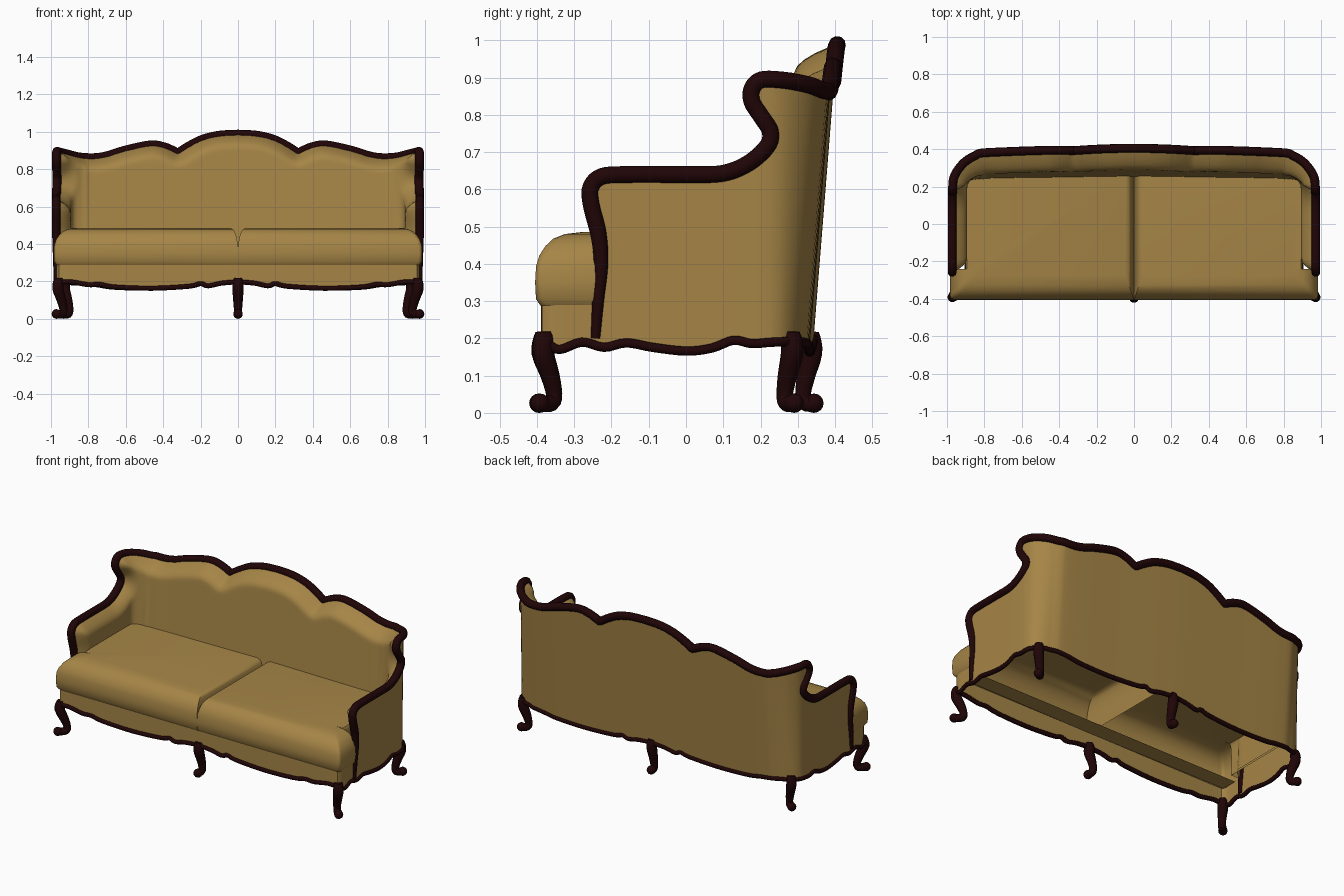
import bpy, bmesh, math
from mathutils import Vector

if "Cube" in bpy.data.objects:
    bpy.data.objects.remove(bpy.data.objects["Cube"])


def material(name, rgb):
    m = bpy.data.materials.new(name)
    m.diffuse_color = (*rgb, 1)
    m.use_nodes = True
    m.node_tree.nodes["Principled BSDF"].inputs["Base Color"].default_value = m.diffuse_color
    return m


FABRIC = material("tan fabric", (0.38, 0.235, 0.062))
WOOD = material("dark wood", (0.014, 0.0015, 0.002))


def smooth(pts, n=6):
    """Catmull-Rom samples through control points."""
    v = [Vector(p) for p in pts]
    v = [2 * v[0] - v[1]] + v + [2 * v[-1] - v[-2]]
    out = []
    for a, b, c, d in zip(v, v[1:], v[2:], v[3:]):
        for i in range(n):
            t = i / n
            out.append(0.5 * (2 * b + (c - a) * t + (2 * a - 5 * b + 4 * c - d) * t * t
                              + (3 * b - a - 3 * c + d) * t ** 3))
    return out + [v[-2]]


# Plan path of the right half: (s, x, y), s runs from front centre around to back centre
END = 1.262
PLAN = [(-1.45, -0.09, -0.388), (-1.36, 0, -0.388), (-0.9, 0.46, -0.388), (-0.43, 0.93, -0.388),
        (-0.39, 0.966, -0.376), (-0.35, 0.972, -0.345), (-0.25, 0.972, -0.25), (0, 0.972, 0),
        (0.2, 0.97, 0.197), (0.262, 0.957, 0.264), (0.337, 0.91, 0.327), (0.409, 0.85, 0.366),
        (0.482, 0.78, 0.384), (0.862, 0.4, 0.391), (END, 0, 0.397), (1.362, -0.1, 0.396)]
PATH = smooth(PLAN)


def plan(s):
    for a, b in zip(PATH, PATH[1:]):
        if s <= b[0]:
            t = (s - a[0]) / max(b[0] - a[0], 1e-9)
            return Vector((a[1] + (b[1] - a[1]) * t, a[2] + (b[2] - a[2]) * t))
    return Vector(PATH[-1][1:])


def back_weight(s):
    t = min(1, max(0, (s - 0.2) / 0.25))
    return t * t * (3 - 2 * t)


def place(s, z, off=0.0):
    """Map (s, z) on to the leaning wall, moved inward by off."""
    p = plan(s)
    if off:
        d = (plan(s + 0.08) - plan(s - 0.08)).normalized()
        p += Vector((-d.y, d.x)) * off
    if s > END - 1e-5:
        p.x = 0
    return Vector((p.x, p.y + (z - 0.88) * 0.08 * back_weight(s), z))


# Rail line (front post, arm, wing scroll, crest) and scalloped lower edge in (s, z)
RAIL = smooth([(-.243, .2), (-.236, .3), (-.228, .4), (-.235, .48), (-.255, .56), (-.256, .605),
               (-.225, .635), (-.15, .64), (0, .64), (.1, .643), (.17, .67), (.22, .715),
               (.228, .755), (.205, .795), (.18, .835), (.18, .87), (.205, .894), (.26, .893),
               (.34, .88), (.41, .866), (.49, .862), (.56, .872), (.65, .9), (.79, .93),
               (.87, .919), (.94, .888)], 5) + \
    smooth([(.945, .89), (1.0, .925), (1.07, .96), (1.16, .982), (END, .988)], 4)
HEM = smooth([(-1.36, .198), (-1.27, .19), (-1.2, .176), (-1.16, .188), (-1.1, .174), (-.9, .163),
              (-.7, .17), (-.62, .184), (-.56, .182), (-.46, .198), (-.39, .19), (-.345, .17),
              (-.28, .19), (-.22, .176), (-.16, .188), (-.09, .176), (0, .166), (.07, .174),
              (.13, .195), (.18, .186), (.24, .19), (.36, .192), (.5, .182), (.6, .168),
              (.8, .163), (1.0, .174), (1.06, .188), (1.1, .176), (1.17, .19), (END, .198)], 4)


def finish(ob, mat, angle=50):
    ob.data.materials.clear()
    ob.data.materials.append(mat)
    bpy.ops.object.select_all(action='DESELECT')
    ob.select_set(True)
    bpy.context.view_layer.objects.active = ob
    bpy.ops.object.shade_smooth_by_angle(angle=math.radians(angle))


def mesh_object(name, bm, mat, angle=50, mirror=True):
    bmesh.ops.recalc_face_normals(bm, faces=bm.faces)
    me = bpy.data.meshes.new(name)
    bm.to_mesh(me)
    bm.free()
    ob = bpy.data.objects.new(name, me)
    bpy.context.collection.objects.link(ob)
    if mirror:
        ob.modifiers.new("mirror", 'MIRROR')
    finish(ob, mat, angle)
    return ob


def panel(name, outline, offset, step):
    """Cut a flat (s, z) outline into a grid and bend it round the plan."""
    bm = bmesh.new()
    bm.faces.new([bm.verts.new((p[0], p[1], 0)) for p in outline])
    for axis, lo, hi in ((0, -1.36, END), (1, 0.15, 1.0)):
        n = int((hi - lo) / step)
        for i in range(1, n):
            co, no = Vector((0, 0, 0)), Vector((0, 0, 0))
            co[axis], no[axis] = lo + (hi - lo) * i / n, 1
            bmesh.ops.bisect_plane(bm, geom=bm.verts[:] + bm.edges[:] + bm.faces[:],
                                   plane_co=co, plane_no=no, dist=1e-5)
    bmesh.ops.triangulate(bm, faces=[f for f in bm.faces if len(f.verts) > 4])
    for v in bm.verts:
        v.co = place(v.co.x, v.co.y, offset(v.co.x, v.co.y))
    return mesh_object(name, bm, FABRIC)


def rail_distance(s, z):
    best = 9.0
    for a, b in zip(RAIL, RAIL[1:]):
        dx, dz = b[0] - a[0], b[1] - a[1]
        q = dx * dx + dz * dz
        t = min(1, max(0, ((s - a[0]) * dx + (z - a[1]) * dz) / q)) if q > 0 else 0
        best = min(best, math.hypot(s - a[0] - dx * t, z - a[1] - dz * t))
    return best


def pad_depth(s, z):
    t = min(1, rail_distance(s, z) / 0.075)
    return 0.004 + (0.075 + 0.03 * back_weight(s)) * math.sin(t * math.pi / 2) ** 0.85


# Outer upholstery including the front apron, then the padded inside
panel("outer_upholstery", HEM + [(END, .6)] + RAIL[::-1][:-4] + [(-.237, .29), (-1.36, .29)],
      lambda s, z: 0.0, 0.025)
panel("inner_padding", [p for p in RAIL if p[1] > .29] + [(END, .29), (-.237, .29)],
      pad_depth, 0.017)


def tube(name, pts, radii, depth=1.0, cyclic=False, res=3):
    cu = bpy.data.curves.new(name, 'CURVE')
    cu.dimensions = '3D'
    cu.bevel_depth, cu.bevel_resolution, cu.use_fill_caps = depth, res, True
    sp = cu.splines.new('POLY')
    sp.points.add(len(pts) - 1)
    for q, p, r in zip(sp.points, pts, radii):
        q.co, q.radius = (*p, 1), r
    sp.use_cyclic_u = cyclic
    ob = bpy.data.objects.new(name, cu)
    bpy.context.collection.objects.link(ob)
    bpy.ops.object.select_all(action='DESELECT')
    ob.select_set(True)
    bpy.context.view_layer.objects.active = ob
    bpy.ops.object.convert(target='MESH')
    ob = bpy.context.view_layer.objects.active
    finish(ob, WOOD)
    return ob


def flip(p):
    return Vector((-p.x, p.y, p.z))


# Carved frame rail and lower trim
rail = [place(p[0], p[1]) for p in RAIL]
rad = [min(0.0235, 0.013 + max(0, p.z - 0.2) * 0.035) for p in rail]
tube("frame_rail", rail + [flip(p) for p in rail[-2::-1]], rad + rad[-2::-1])
hem = [place(p[0], p[1]) for p in HEM]
loop = hem + [flip(p) for p in hem[-2:0:-1]]
tube("apron_trim", loop, [0.013] * len(loop), cyclic=True, res=2)

# Cabriole legs: (outward shift, height, radius)
LEG = smooth([(0, .218, .022), (0, .2, .028), (.003, .16, .03), (-.018, .1, .026),
              (-.03, .05, .022), (-.022, .027, .023), (.008, .024, .022)], 3)


def leg(name, x, y, dx, dy):
    tube(name, [(x + dx * o, y + dy * o, z) for o, z, r in LEG], [r for o, z, r in LEG])
    bm = bmesh.new()
    bmesh.ops.create_uvsphere(bm, u_segments=14, v_segments=8, radius=0.026)
    bmesh.ops.translate(bm, vec=(x + dx * .012, y + dy * .012, .026), verts=bm.verts)
    mesh_object(name + "_foot", bm, WOOD, mirror=False)


for side, k in (("right", 1), ("left", -1)):
    leg("front_leg_" + side, k * 0.96, -0.381, k * 0.9, -0.9)
    leg("back_leg_" + side, k * 0.925, 0.283, k * 0.8, 0.6)
leg("front_leg_middle", 0, -0.383, 0, -1)
leg("back_leg_middle", 0, 0.335, 0, 0.7)

# Ledge behind the front apron
bm = bmesh.new()
bm.faces.new([bm.verts.new(p) for p in ((0, -.386, .288), (.965, -.38, .288),
                                        (.965, -.28, .288), (0, -.28, .288))])
mesh_object("front_ledge", bm, FABRIC)

# T-shaped seat cushions, stacked inset rings, open underneath
RINGS = [(.288, .014), (.305, .003), (.35, 0), (.395, .003), (.425, .013), (.45, .03),
         (.468, .05), (.48, .08), (.486, .13)]
bm = bmesh.new()
prev = None
for z, d in RINGS:
    c = 0.0005 + (d * 0.35 if z > .38 else 0)
    ring = [bm.verts.new((x, y, z)) for x, y in (
        (c, -.405 + d), (.985 - d, -.405 + d), (.985 - d, -.24), (.905 - d * .1, -.24),
        (.905 - d * .1, .275), (c, .275))]
    if prev:
        for i in range(6):
            j = (i + 1) % 6
            bm.faces.new((prev[i], prev[j], ring[j], ring[i]))
    prev = ring
bm.faces.new(prev)
corners = [e for e in bm.edges if abs(e.verts[0].co.z - e.verts[1].co.z) > 0.001
           and e.verts[0].co.y < -0.25 and e.verts[0].co.x > 0.5]
bmesh.ops.bevel(bm, geom=corners, offset=0.018, segments=3, affect='EDGES', profile=0.5)
cushion = mesh_object("seat_cushions", bm, FABRIC, 40)
cushion.modifiers["mirror"].use_mirror_merge = False
